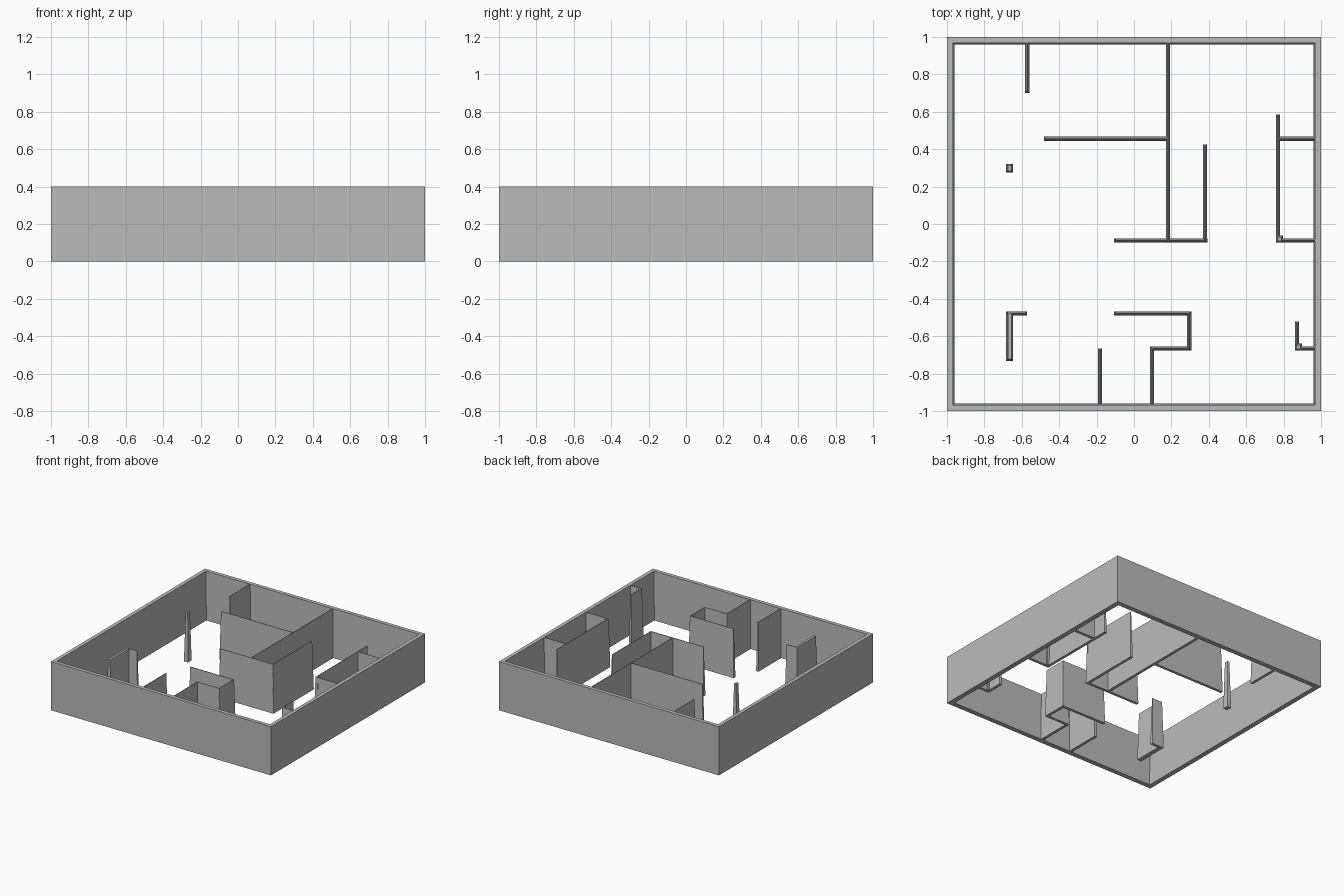
import bpy, bmesh

cube = bpy.data.objects.get("Cube")
if cube:
    bpy.data.objects.remove(cube, do_unlink=True)

HEIGHT = 0.4
DRAFT = 0.009    # inward lean of every wall face from base to top
THICK = 0.023    # wall thickness at the base

grey = bpy.data.materials.new("plain grey")
grey.use_nodes = True
colour = (0.5, 0.5, 0.5, 1)
grey.diffuse_color = colour
grey.node_tree.nodes["Principled BSDF"].inputs["Base Color"].default_value = colour


def rectangle(bm, x0, x1, y0, y1, z):
    return [bm.verts.new((x, y, z)) for x, y in ((x0, y0), (x1, y0), (x1, y1), (x0, y1))]


def bridge(bm, a, b):
    for i in range(4):
        j = (i + 1) % 4
        bm.faces.new((a[i], a[j], b[j], b[i]))


def finish(name, bm):
    bmesh.ops.recalc_face_normals(bm, faces=bm.faces)
    mesh = bpy.data.meshes.new(name)
    bm.to_mesh(mesh)
    bm.free()
    mesh.materials.append(grey)
    bpy.context.collection.objects.link(bpy.data.objects.new(name, mesh))


def block(name, x0, x1, y0, y1):
    """Tapered upright block with the given footprint."""
    bm = bmesh.new()
    base = rectangle(bm, x0, x1, y0, y1, 0)
    top = rectangle(bm, x0 + DRAFT, x1 - DRAFT, y0 + DRAFT, y1 - DRAFT, HEIGHT)
    bridge(bm, base, top)
    bm.faces.new(base[::-1])
    bm.faces.new(top)
    finish(name, bm)


def wall_x(name, y, x0, x1):
    block(name, x0, x1, y - THICK / 2, y + THICK / 2)


def wall_y(name, x, y0, y1, thick=THICK):
    block(name, x - thick / 2, x + thick / 2, y0, y1)


# Outer enclosure: straight outside, leaning inside, open top and bottom
bm = bmesh.new()
rings = [rectangle(bm, -r, r, -r, r, z)
         for r, z in ((1, 0), (1, HEIGHT), (0.969, HEIGHT), (0.96, 0))]
for i in range(4):
    bridge(bm, rings[i], rings[(i + 1) % 4])
finish("outer_wall", bm)

# Back rooms
wall_y("back_left_stub", -0.57, 0.70, 0.985)
wall_y("centre_divider", 0.182, -0.10, 0.985)
wall_x("back_room_wall", 0.455, -0.48, 0.193)
wall_x("hall_wall", -0.088, -0.107, 0.392)
wall_y("hall_return", 0.38, -0.10, 0.425)

# Side closet
wall_y("closet_front", 0.77, -0.10, 0.585)
wall_x("closet_back_wall", 0.455, 0.759, 0.985)
wall_x("closet_front_wall", -0.088, 0.759, 0.985)
block("closet_corner_post", 0.759, 0.797, -0.10, -0.062)

# Stepped front room
wall_x("step_upper", -0.478, -0.107, 0.306)
wall_y("step_side", 0.295, -0.677, -0.467)
wall_x("step_lower", -0.666, 0.085, 0.306)
wall_y("step_front", 0.096, -0.985, -0.655)
wall_y("front_stub", -0.182, -0.985, -0.666)

# Free-standing corner and pillar
wall_y("corner_long_wall", -0.665, -0.732, -0.467, 0.037)
wall_x("corner_short_wall", -0.478, -0.684, -0.572)
block("pillar", -0.684, -0.647, 0.275, 0.322)

# Entry nook
wall_x("nook_wall", -0.666, 0.86, 0.985)
wall_y("nook_return", 0.872, -0.677, -0.521)
block("nook_corner_post", 0.86, 0.898, -0.677, -0.639)
